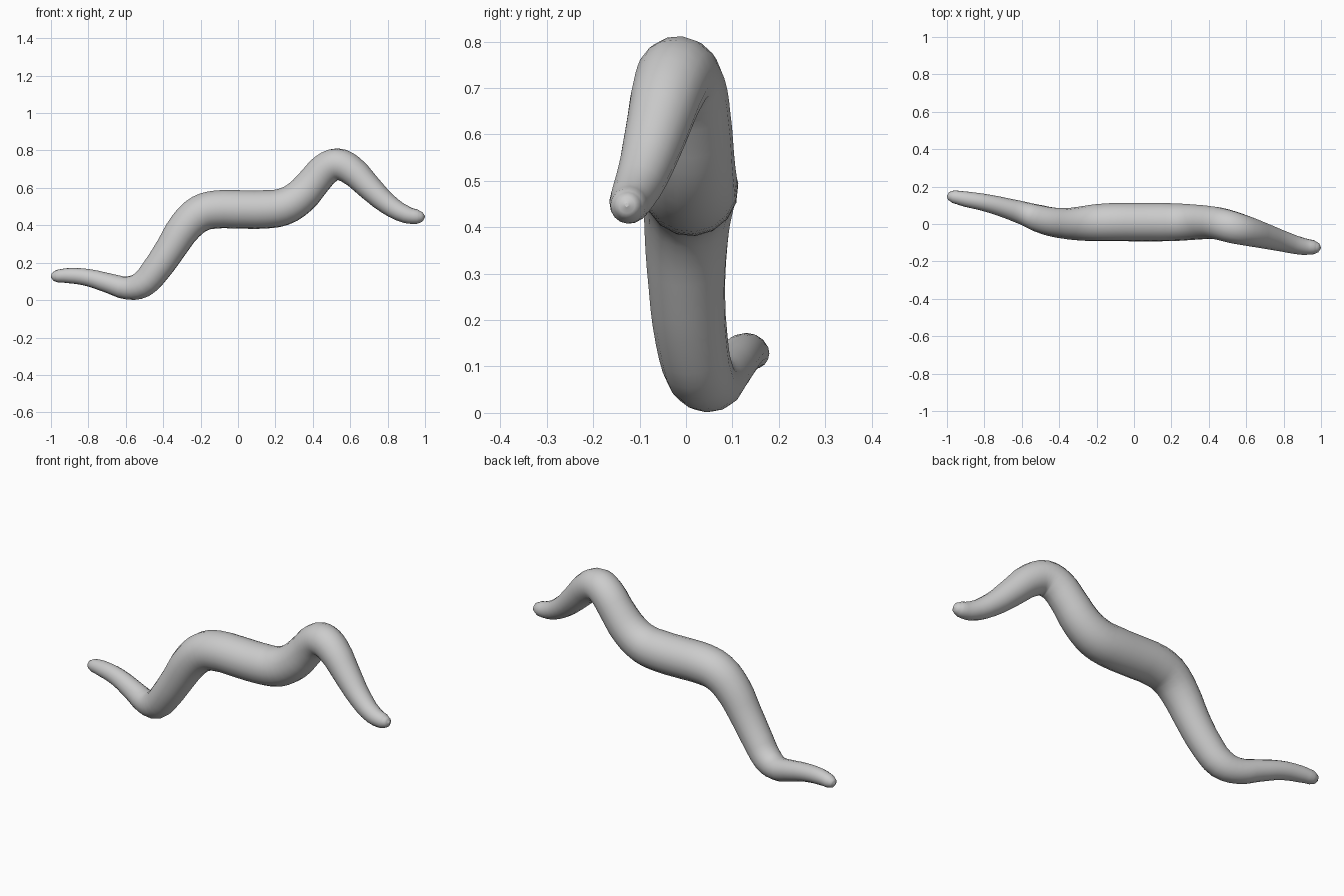
import bpy

# Centreline of the body: x, y, z, radius
PATH = [
    (-0.999, 0.150, 0.122, 0.004), (-0.990, 0.149, 0.124, 0.022),
    (-0.965, 0.146, 0.128, 0.034), (-0.90, 0.133, 0.131, 0.041),
    (-0.80, 0.115, 0.120, 0.046), (-0.69, 0.087, 0.090, 0.053),
    (-0.59, 0.057, 0.065, 0.062), (-0.51, 0.030, 0.085, 0.073),
    (-0.44, 0.012, 0.160, 0.078), (-0.36, 0.002, 0.275, 0.083),
    (-0.28, 0.002, 0.395, 0.092), (-0.20, 0.007, 0.464, 0.099),
    (-0.12, 0.010, 0.484, 0.102), (0.0, 0.010, 0.485, 0.103),
    (0.14, 0.010, 0.485, 0.103), (0.24, 0.010, 0.498, 0.100),
    (0.33, 0.010, 0.550, 0.094), (0.41, 0.008, 0.638, 0.088),
    (0.47, -0.002, 0.702, 0.087), (0.53, -0.018, 0.726, 0.086),
    (0.60, -0.036, 0.699, 0.080), (0.70, -0.064, 0.605, 0.068),
    (0.80, -0.093, 0.514, 0.056), (0.90, -0.119, 0.457, 0.046),
    (0.96, -0.125, 0.446, 0.038), (0.988, -0.127, 0.447, 0.024),
    (0.999, -0.128, 0.448, 0.004),
]

# Smooth tapering tube along the path
curve = bpy.data.curves.new("body", 'CURVE')
curve.dimensions = '3D'
curve.bevel_depth = 1.0
curve.bevel_resolution = 6
curve.resolution_u = 3
curve.use_fill_caps = True
spline = curve.splines.new('BEZIER')
spline.bezier_points.add(len(PATH) - 1)
for p, (x, y, z, r) in zip(spline.bezier_points, PATH):
    p.co = (x, y, z)
    p.radius = r
    p.handle_left_type = p.handle_right_type = 'AUTO'
body = bpy.data.objects.new("body", curve)
bpy.context.collection.objects.link(body)

# Convert to a mesh with smooth shading
bpy.context.view_layer.objects.active = body
body.select_set(True)
bpy.ops.object.convert(target='MESH')
bpy.ops.object.shade_smooth()
